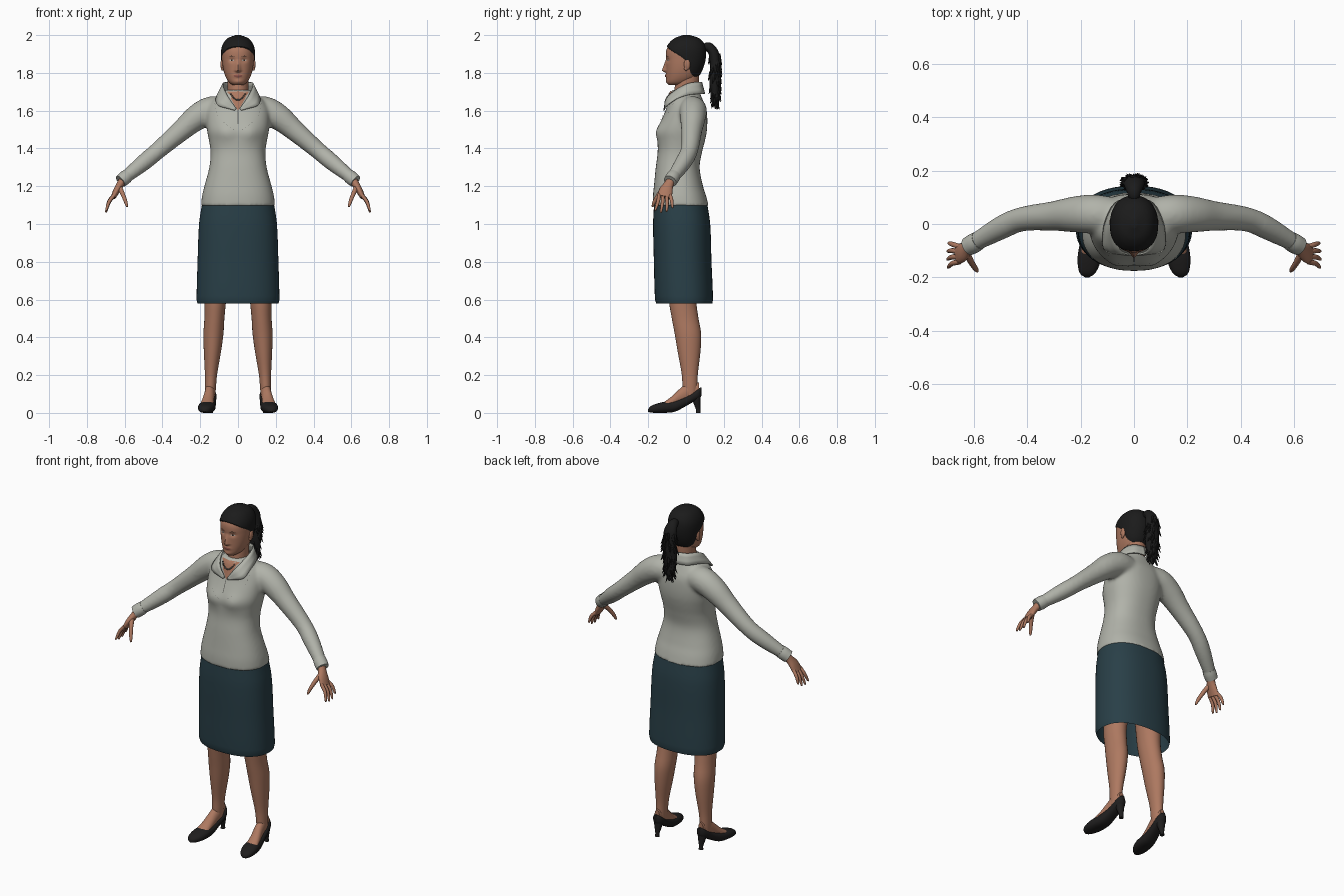
import bpy, bmesh, math, random
from mathutils import Vector
from math import exp, sin, cos, pi

if "Cube" in bpy.data.objects:
    bpy.data.objects.remove(bpy.data.objects["Cube"])

random.seed(4)

def mat(name, *c):
    m = bpy.data.materials.new(name)
    m.diffuse_color = (*c, 1)
    m.use_nodes = True
    m.node_tree.nodes["Principled BSDF"].inputs["Base Color"].default_value = m.diffuse_color
    return m

SKIN = mat("skin", 0.42, 0.19, 0.118)
LIPS = mat("lips", 0.27, 0.09, 0.07)
KNIT = mat("pale grey knit", 0.44, 0.45, 0.40)
TRIM = mat("dark grey trim", 0.12, 0.12, 0.11)
CLOTH = mat("dark teal cloth", 0.022, 0.050, 0.064)
HAIR = mat("black hair", 0.011, 0.011, 0.011)
LEATHER = mat("black leather", 0.014, 0.013, 0.013)
WHITE = mat("eye white", 0.45, 0.40, 0.36)
IRIS = mat("dark iris", 0.02, 0.012, 0.008)

def at(rows, t):
    """Smooth interpolation of table rows keyed by their first column."""
    n = len(rows)
    t = min(max(t, rows[0][0]), rows[-1][0])
    i = max(k for k in range(n - 1) if rows[k][0] <= t)
    h = rows[i + 1][0] - rows[i][0]
    u = (t - rows[i][0]) / h
    def slope(k, c):
        a, b = rows[max(k - 1, 0)], rows[min(k + 1, n - 1)]
        return (b[c] - a[c]) / (b[0] - a[0])
    return [(2*u**3 - 3*u*u + 1) * rows[i][c] + (3*u*u - 2*u**3) * rows[i + 1][c]
            + h * ((u**3 - 2*u*u + u) * slope(i, c) + (u**3 - u*u) * slope(i + 1, c))
            for c in range(1, len(rows[0]))]

def surf(rows, t, a, p=2.3, disp=None, along_y=False, grow=1.0):
    """Point on a lofted superellipse; rows are (key, centre x, half width, low, high)."""
    cx, hw, lo, hi = at(rows, t)
    sx, sy = (math.copysign(abs(f) ** (2 / p), f) for f in (cos(a), sin(a)))
    x, y = cx + hw * grow * sx, (lo + hi) / 2 + (hi - lo) / 2 * grow * sy
    if disp and sy < 0:
        y += disp(x, t) * sy
    return Vector((x, t, y)) if along_y else Vector((x, y, t))

def front_y(rows, x, z, p=2.3, disp=None):
    """Depth of the front of a loft at x, z."""
    _, hw, lo, hi = at(rows, z)
    s = max(0, 1 - abs(x / hw) ** p) ** (1 / p)
    return (lo + hi) / 2 - s * ((hi - lo) / 2 + (disp(x, z) if disp else 0))

def skin_rings(bm, rings, caps=True):
    vs = [[bm.verts.new(q) for q in r] for r in rings]
    n = len(vs[0])
    for r, s in zip(vs, vs[1:]):
        for i in range(n):
            bm.faces.new((r[i], r[(i + 1) % n], s[(i + 1) % n], s[i]))
    if caps:
        bm.faces.new(vs[0][::-1])
        bm.faces.new(vs[-1])

def loft(bm, rows, steps=30, n=48, caps=True, **kw):
    t0, t1 = rows[0][0], rows[-1][0]
    skin_rings(bm, [[surf(rows, t0 + (t1 - t0) * k / steps, 2 * pi * i / n, **kw) for i in range(n)]
                    for k in range(steps + 1)], caps)

def tube(bm, pts, per=5, n=16, ref=(0, 1, 0), flip=1):
    """Tube through (x, y, z, radius, cross radius) points."""
    rows = [(i, *p, *([p[3]] if len(p) == 4 else [])) for i, p in enumerate(pts)]
    rings, end = [], len(pts) - 1
    for k in range(end * per + 1):
        t = k / per
        x, y, z, ra, rb = at(rows, t)
        d = (Vector(at(rows, t + .05)[:3]) - Vector(at(rows, t - .05)[:3])).normalized()
        u = Vector(ref)
        u = (u - d * u.dot(d)).normalized()
        v = d.cross(u)
        ring = [Vector((x, y, z)) + u * ra * cos(2*pi*i/n) + v * rb * sin(2*pi*i/n) for i in range(n)]
        rings.append([Vector((q.x * flip, q.y, q.z)) for q in ring])
    skin_rings(bm, rings)

def ball(bm, c, s, n=14):
    vs = bmesh.ops.create_uvsphere(bm, u_segments=n, v_segments=n // 2 + 2, radius=1)["verts"]
    for v in vs:
        v.co = Vector(c) + Vector((v.co.x * s[0], v.co.y * s[1], v.co.z * s[2]))

def finish(name, bm, m, mirror=False, normals=True):
    if normals:
        bmesh.ops.recalc_face_normals(bm, faces=bm.faces[:])
    me = bpy.data.meshes.new(name)
    bm.to_mesh(me)
    bm.free()
    me.materials.append(m)
    me.polygons.foreach_set("use_smooth", [True] * len(me.polygons))
    me.set_sharp_from_angle(angle=math.radians(50))
    ob = bpy.data.objects.new(name, me)
    bpy.context.collection.objects.link(ob)
    if mirror:
        mod = ob.modifiers.new("mirror", "MIRROR")
        mod.use_mirror_merge = False
    return ob

def plates(name, outlines, m, depth, off, mirror=False):
    """Thin patches draped over a front surface from (x, z) outlines."""
    bm = bmesh.new()
    for o in outlines:
        cx, cz = (sum(q[i] for q in o) / len(o) for i in (0, 1))
        rings = [[Vector((cx + (x - cx) * s, 0, cz + (z - cz) * s)) for x, z in o] for s in (1, .7, .4, .1)]
        for r in rings:
            for q in r:
                q.y = depth(q.x, q.z) - off
        skin_rings(bm, rings, False)
        bm.faces.new([v for v in bm.verts[:][-len(o):]])
    bmesh.ops.recalc_face_normals(bm, faces=bm.faces[:])
    for f in bm.faces:
        if f.normal.y > 0:
            f.normal_flip()
    return finish(name, bm, m, mirror, False)

def oval(cx, cz, rx, rz, n=20):
    return [(cx + rx * cos(2*pi*i/n), cz + rz * sin(2*pi*i/n)) for i in range(n)]

# Sweater: torso and sleeves fused into one knit surface
TORSO = [(1.095, 0, .197, -.176, .120), (1.15, 0, .190, -.175, .106), (1.2, 0, .178, -.17, .09),
         (1.3, 0, .152, -.16, .072), (1.38, 0, .145, -.15, .085), (1.44, 0, .153, -.15, .10),
         (1.49, 0, .163, -.152, .11), (1.55, 0, .168, -.13, .113), (1.61, 0, .163, -.105, .108),
         (1.655, 0, .135, -.095, .09), (1.69, 0, .09, -.085, .075), (1.71, 0, .07, -.075, .07)]
bust = lambda x, z: .014 * exp(-((abs(x) - .07) / .05) ** 2 - ((z - 1.485) / .05) ** 2)
chest = lambda x, z: front_y(TORSO, x, z, 2.3, bust)
ARM = [(.08, .03, 1.605, .07), (.15, .037, 1.60, .073), (.22, .036, 1.562, .068), (.30, .03, 1.495, .056),
       (.42, .018, 1.392, .046), (.50, -.015, 1.325, .044), (.615, -.08, 1.232, .031)]
bm = bmesh.new()
loft(bm, TORSO, 40, 64, disp=bust)
for s in (1, -1):
    tube(bm, ARM, 6, 28, flip=s)
sweater = finish("sweater", bm, KNIT)
r = sweater.modifiers.new("fuse", "REMESH")
r.mode, r.voxel_size, r.use_smooth_shade = "VOXEL", .009, True
s = sweater.modifiers.new("soften", "SMOOTH")
s.factor, s.iterations = .5, 8

bm = bmesh.new()
tube(bm, [(.583, -.062, 1.258, .035), (.60, -.072, 1.244, .037), (.622, -.084, 1.226, .035)], 4, 24)
finish("cuff", bm, KNIT, True)

# Collar: folded strip from the back of the neck to the front points
inner = [(0, 0, .085, 1.752), (1, .055, .066, 1.752), (2, .082, .012, 1.745), (3, .075, -.05, 1.715),
         (4, .05, -.105, 1.67), (5, .008, -.118, 1.61)]
outer = [(0, 0, .102, 1.69), (1, .07, .082, 1.69), (2, .108, .015, 1.685), (3, .118, -.05, 1.665),
         (4, .105, -.105, 1.628), (5, .018, -.121, 1.602)]
bm = bmesh.new()
grid = []
for k in range(31):
    a, b = Vector(at(inner, k / 6)), Vector(at(outer, k / 6))
    grid.append([bm.verts.new(a.lerp(b, u)) for u in (0, .33, .66, 1)])
for g, h in zip(grid, grid[1:]):
    for i in range(3):
        bm.faces.new((g[i], g[i + 1], h[i + 1], h[i]))
collar = finish("collar", bm, KNIT, True)
collar.modifiers.new("thickness", "SOLIDIFY").thickness = .007

# Open neckline, placket line, stitching and necklace
plates("neckline_skin", [[(0, 1.60), (.03, 1.65), (.058, 1.70), (0, 1.703), (-.058, 1.70), (-.03, 1.65)]],
       SKIN, chest, .005)
plates("placket_line", [[(-.002, 1.53), (.002, 1.53), (.002, 1.605), (-.002, 1.605)]], TRIM, chest, .004)
YOKE = [(0, .122, 1.64), (1, .108, 1.575), (2, .06, 1.525), (3, .006, 1.488)]
dashes = []
for k in range(9):
    (x0, z0), (x1, z1) = at(YOKE, k / 3), at(YOKE, k / 3 + .14)
    dashes.append([(x0, z0), (x1, z1), (x1 + .002, z1 + .0025), (x0 + .002, z0 + .0025)])
plates("yoke_stitching", dashes, TRIM, chest, .004, True)
bm = bmesh.new()
for k in range(-6, 7):
    x, z = .038 * k / 6, 1.657 + .03 * (k / 6) ** 2
    ball(bm, (x, chest(x, z) - .008, z), (.0042,) * 3, 8)
finish("necklace", bm, TRIM)

# Skirt: open tube
bm = bmesh.new()
loft(bm, [(.578, 0, .214, -.157, .139), (.60, 0, .219, -.164, .143), (.8, 0, .214, -.17, .135),
          (1.0, 0, .206, -.174, .128), (1.11, 0, .190, -.169, .112)], 26, 64, False)
finish("skirt", bm, CLOTH)

# Legs, feet and heeled shoes
bm = bmesh.new()
loft(bm, [(.08, .147, .025, -.01, .055), (.13, .146, .029, -.018, .06), (.2, .143, .032, -.022, .062),
          (.33, .135, .046, -.045, .077), (.42, .130, .053, -.06, .08), (.5, .125, .053, -.075, .066),
          (.6, .12, .058, -.09, .055), (1.0, .095, .085, -.09, .08)], 36, 28, p=2)
loft(bm, [(-.14, .168, .030, .02, .045), (-.11, .165, .036, .02, .062), (-.07, .16, .032, .025, .092),
          (-.03, .153, .028, .04, .13), (.02, .147, .026, .06, .165), (.068, .145, .016, .09, .16)],
     18, 24, p=2, along_y=True)
finish("leg", bm, SKIN, True)
bm = bmesh.new()
loft(bm, [(-.2, .176, .008, .006, .02), (-.188, .175, .026, .002, .035), (-.16, .171, .039, 0, .047),
          (-.12, .166, .045, 0, .058), (-.06, .159, .041, .006, .066), (0, .151, .034, .036, .088),
          (.045, .146, .032, .062, .115), (.07, .145, .025, .075, .132), (.082, .145, .010, .09, .134)],
     32, 28, p=2.4, along_y=True)
tube(bm, [(.145, .052, .095, .026, .027), (.145, .057, .06, .02, .022), (.145, .064, .02, .012, .012),
          (.145, .065, 0, .013, .013)], 4, 16)
finish("shoe", bm, LEATHER, True)

# Hands
bm = bmesh.new()
tube(bm, [(.605, -.075, 1.24, .026, .022), (.622, -.09, 1.212, .025, .02), (.642, -.106, 1.178, .036, .018),
          (.66, -.114, 1.142, .038, .014)], 5, 18)
for i, l in enumerate((.9, 1.0, .96, .75)):
    y = -.142 + .019 * i
    tube(bm, [(.654, y, 1.155, .010), (.678 + .004 * l, y - .006 + .005 * i, 1.155 - .04 * l, .0095),
              (.682 + .016 * l, y - .02 + .011 * i, 1.155 - .088 * l, .006),
              (.682 + .017 * l, y - .021 + .011 * i, 1.155 - .093 * l, .001)], 4, 10)
tube(bm, [(.63, -.105, 1.20, .015), (.612, -.14, 1.162, .012), (.596, -.165, 1.122, .010),
          (.588, -.176, 1.095, .006), (.587, -.177, 1.09, .001)], 4, 10)
finish("hand", bm, SKIN, True)

# Head with sculpted face, neck and ears
HEAD = [(1.735, 0, .028, -.09, -.01), (1.75, 0, .048, -.101, .025), (1.78, 0, .066, -.104, .062),
        (1.82, 0, .078, -.105, .084), (1.87, 0, .084, -.106, .098), (1.92, 0, .084, -.104, .10),
        (1.955, 0, .072, -.085, .088), (1.98, 0, .049, -.055, .062), (1.994, 0, .012, -.015, .02)]

def face(x, z):
    nose = (1.872 - z) / .06 if z > 1.812 else 1 - (1.812 - z) / .014
    d = .023 * max(0, nose) * exp(-(x / (.009 + .005 * max(0, min(1, nose)))) ** 2)
    d -= .008 * exp(-((abs(x) - .033) / .017) ** 2 - ((z - 1.868) / .012) ** 2)
    d += .005 * exp(-(x / .022) ** 2 - ((z - 1.784) / .010) ** 2)
    return d + .005 * exp(-(x / .02) ** 2 - ((z - 1.753) / .012) ** 2)

visage = lambda x, z: front_y(HEAD, x, z, 2.2, face)
bm = bmesh.new()
loft(bm, HEAD, 80, 96, p=2.2, disp=face)
finish("head", bm, SKIN)
bm = bmesh.new()
loft(bm, [(1.62, 0, .062, -.065, .068), (1.70, 0, .056, -.062, .066), (1.80, 0, .056, -.05, .07)], 10, 32, p=2)
finish("neck", bm, SKIN)
bm = bmesh.new()
ball(bm, (.083, .006, 1.845), (.010, .017, .030))
ball(bm, (.082, .0, 1.823), (.008, .010, .012))
finish("ear", bm, SKIN, True)
plates("eye_white", [oval(.033, 1.867, .013, .0048)], WHITE, visage, .002, True)
plates("iris", [oval(.033, 1.867, .0052, .0046)], IRIS, visage, .003, True)
plates("eyebrow", [[(.016, 1.884), (.034, 1.889), (.052, 1.884), (.034, 1.892)]], IRIS, visage, .002, True)
plates("mouth", [oval(0, 1.784, .023, .0075)], LIPS, visage, .002)

# Hair: cap following a hairline, with a spiky ponytail
LINE = [(-1, 1.936), (-.7, 1.918), (0, 1.868), (.4, 1.80), (1, 1.772)]
rings = []
for k in range(25):
    u = sin(k / 24 * pi / 2)
    ring = []
    for i in range(72):
        a = 2 * pi * i / 72
        z0 = at(LINE, sin(a))[0]
        q = surf(HEAD, z0 + (1.994 - z0) * u, a, 2.2, grow=1.015 if k == 0 else 1.06)
        q.z += .006 * u
        ring.append(q)
    rings.append(ring)
bm = bmesh.new()
skin_rings(bm, rings, False)
bm.faces.new([v for v in bm.verts[:][-72:]])
finish("hair_cap", bm, HAIR)

TAIL = [(0, .085, 1.925, .018, .018), (0, .118, 1.938, .026, .024), (0, .148, 1.90, .038, .027),
        (0, .155, 1.82, .042, .028), (0, .152, 1.74, .042, .027), (0, .156, 1.67, .032, .02),
        (0, .158, 1.61, .006, .005)]
bm = bmesh.new()
tube(bm, TAIL, 6, 20, ref=(1, 0, 0))
rows = [(i, *p) for i, p in enumerate(TAIL)]
for k in range(70):
    x, y, z, ra, rb = at(rows, random.uniform(2.2, 5.6))
    a = random.uniform(0, 2 * pi)
    bx, by = cos(a), sin(a)
    tube(bm, [(bx * ra * .8, y + by * rb * .8, z + .02, .009, .006),
              (bx * ra, y + by * rb, z - .005, .007, .005),
              (bx * (ra + .014), y + by * (rb + .010), z - .03, .0006, .0006)], 2, 6)
finish("ponytail", bm, HAIR)
